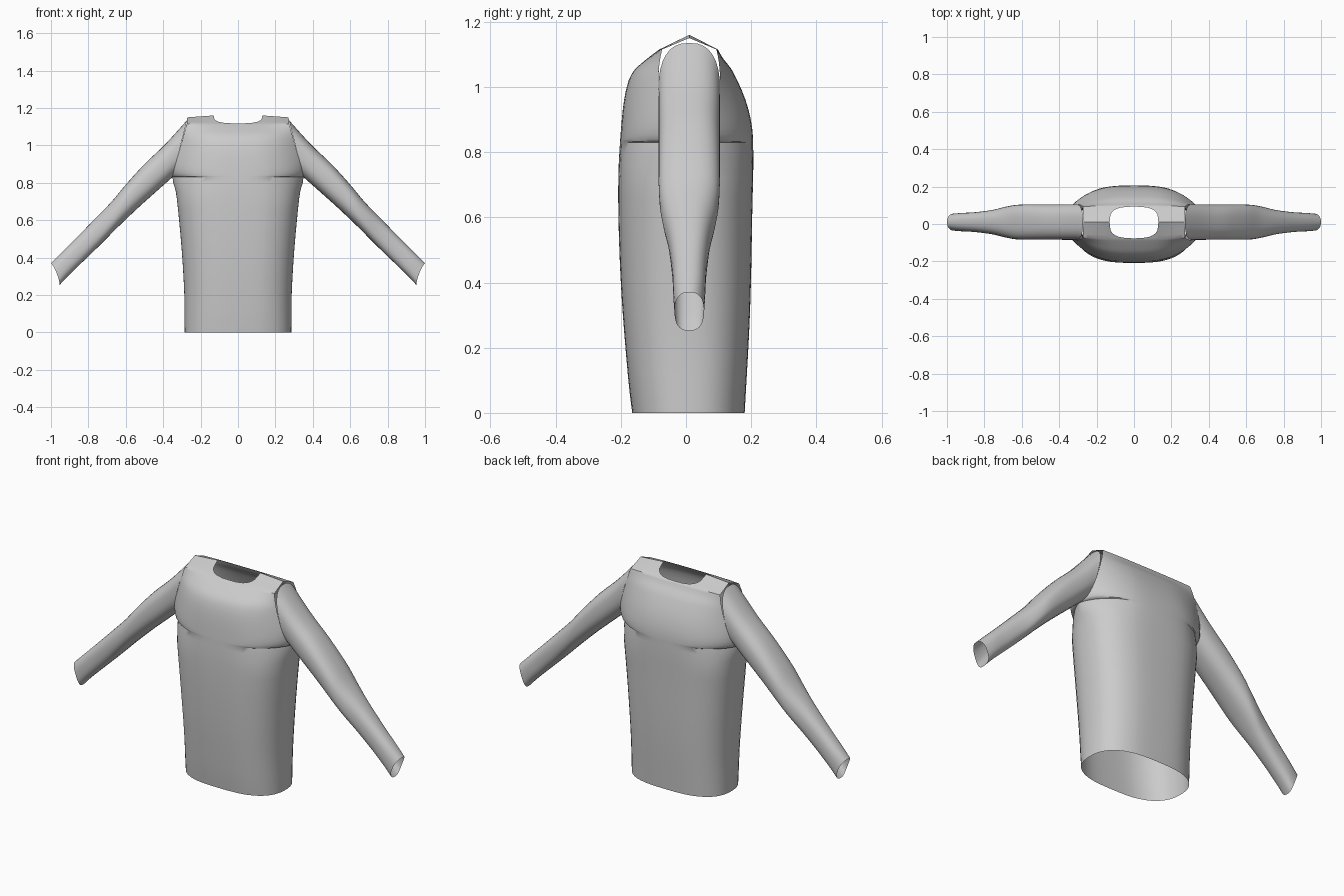
import bpy, bmesh, math

if "Cube" in bpy.data.objects:
    bpy.data.objects.remove(bpy.data.objects["Cube"])

CY = 0.01            # y of the side seams and shoulder ridge
TOP, PIT = 1.135, 0.83


def smooth(tab, t):
    """Smooth interpolation through (t, value) pairs."""
    n = len(tab)
    if t <= tab[0][0]:
        return tab[0][1]
    if t >= tab[-1][0]:
        return tab[-1][1]

    def slope(i):
        a, b = tab[max(i - 1, 0)], tab[min(i + 1, n - 1)]
        return (b[1] - a[1]) / (b[0] - a[0])
    i = next(k for k in range(n - 1) if tab[k + 1][0] >= t)
    (t0, v0), (t1, v1) = tab[i], tab[i + 1]
    h = t1 - t0
    s = (t - t0) / h
    return ((2*s**3 - 3*s**2 + 1) * v0 + (s**3 - 2*s**2 + s) * h * slope(i)
            + (3*s**2 - 2*s**3) * v1 + (s**3 - s**2) * h * slope(i + 1))


def add_grid(bm, rows, closed=False):
    vs = [[bm.verts.new(p) for p in r] for r in rows]
    for a, b in zip(vs, vs[1:]):
        n = len(a)
        for i in range(n if closed else n - 1):
            j = (i + 1) % n
            bm.faces.new((a[i], a[j], b[j], b[i]))


def finish(bm, name):
    bmesh.ops.remove_doubles(bm, verts=bm.verts, dist=0.0004)
    bmesh.ops.recalc_face_normals(bm, faces=bm.faces)
    me = bpy.data.meshes.new(name)
    bm.to_mesh(me)
    bm.free()
    ob = bpy.data.objects.new(name, me)
    bpy.context.collection.objects.link(ob)
    bpy.ops.object.select_all(action='DESELECT')
    ob.select_set(True)
    bpy.context.view_layer.objects.active = ob
    bpy.ops.object.shade_smooth_by_angle(angle=math.radians(40))


# Side width and front / back depth against height
WIDTH = [(0, .285), (.2, .287), (.4, .298), (.6, .315), (.75, .332), (.83, .35),
         (.98, .311), (1.115, .274)]
FRONT = [(0, -.165), (.1, -.177), (.4, -.2), (.7, -.208), (.9, -.197),
         (1.0, -.182), (1.05, -.16), (1.09, -.115), (1.115, -.082)]
BACK = [(0, .18), (.3, .196), (.6, .203), (.85, .205), (.95, .186),
        (1.05, .142), (1.09, .112), (1.115, .098)]


def armhole(z):
    """Half depth of the open armhole at height z."""
    if z <= PIT:
        return 0
    if z > .98:
        return .095 - .012 * ((z - .98) / .135) ** 3
    c = abs((z - (TOP + PIT) / 2) / ((TOP - PIT) / 2))
    return .095 * max(0, 1 - c ** 2.5) ** .4


half = [0, 9, 17, 22, 25.5, 27.5, 28.8, 34, 42, 50, 58, 66, 73, 79, 84, 87.5, 90]
cols = [-math.sin(math.radians(a)) for a in reversed(half[1:])]
cols += [math.sin(math.radians(a)) for a in half]
heights = [i * .06 for i in range(13)] + [.76, .8, .83, .833, .84, .855, .875, .9,
           .93, .96, .99, 1.02, 1.04, 1.055, 1.07, 1.08, 1.09, 1.1, 1.108, 1.115]

# Torso: front and back panels, joined at side seams and shoulder ridge
bm = bmesh.new()
for sign, depth in ((-1, FRONT), (1, BACK)):
    rows = []
    for z in heights:
        k = min(1, max(0, (z - .7) / .25))
        k = k * k * (3 - 2 * k)
        power = .42 + .58 * k
        xe, ye, yd = smooth(WIDTH, z), CY + sign * armhole(z), smooth(depth, z)
        rows.append([(u * xe, ye + (yd - ye) * max(0, 1 - abs(u) ** 2.9) ** power, z)
                     for u in cols])
    last = rows[-1]
    # Shoulder slope, stopped early along the rounded neck hole
    for f in (.25, .5, .75, 1):
        row = []
        for (x, y, z) in last:
            q = min(1, abs(x) / .132)
            stop = 1 - .94 * max(0, 1 - q ** 3) ** (1 / 3)
            ridge = 1.15 + .01 * min(1, max(0, (.27 - abs(x)) / .14))
            g = f * stop
            row.append((x * (1 - .012 * g), y + (CY - y) * g, z + (ridge - z) * g))
        rows.append(row)
    add_grid(bm, rows)
finish(bm, "sweater_body")

# Sleeves: loft of (top x, top z, bottom x, bottom z, half depth, bow)
SLEEVE = [(.272, 1.135, .35, .83, .095, 0), (.39, 1.005, .44, .75, .094, 0),
          (.5, .9, .535, .665, .094, 0), (.6, .79, .635, .57, .093, 0),
          (.675, .70, .69, .515, .083, 0), (.76, .612, .755, .45, .065, 0),
          (.86, .51, .84, .368, .053, 0), (.94, .43, .91, .3, .049, -.003),
          (1.0, .37, .955, .252, .045, -.01)]
tabs = [[(i, s[c]) for i, s in enumerate(SLEEVE)] for c in range(6)]
N = 32
for side, name in ((1, "left_sleeve"), (-1, "right_sleeve")):
    bm = bmesh.new()
    rows = []
    for i in range(33):
        tx, tz, bx, bz, w, bow = [smooth(t, i / 4) for t in tabs]
        ring = []
        for j in range(N):
            a = 2 * math.pi * j / N
            c, s = math.cos(a), math.sin(a)
            c = math.copysign(abs(c) ** .8, c)
            s = math.copysign(abs(s) ** .8, s)
            ring.append((side * ((tx + bx) / 2 + c * (tx - bx) / 2 + bow * s * s),
                         CY + s * w,
                         (tz + bz) / 2 + c * (tz - bz) / 2))
        rows.append(ring)
    add_grid(bm, rows, closed=True)
    finish(bm, name)
